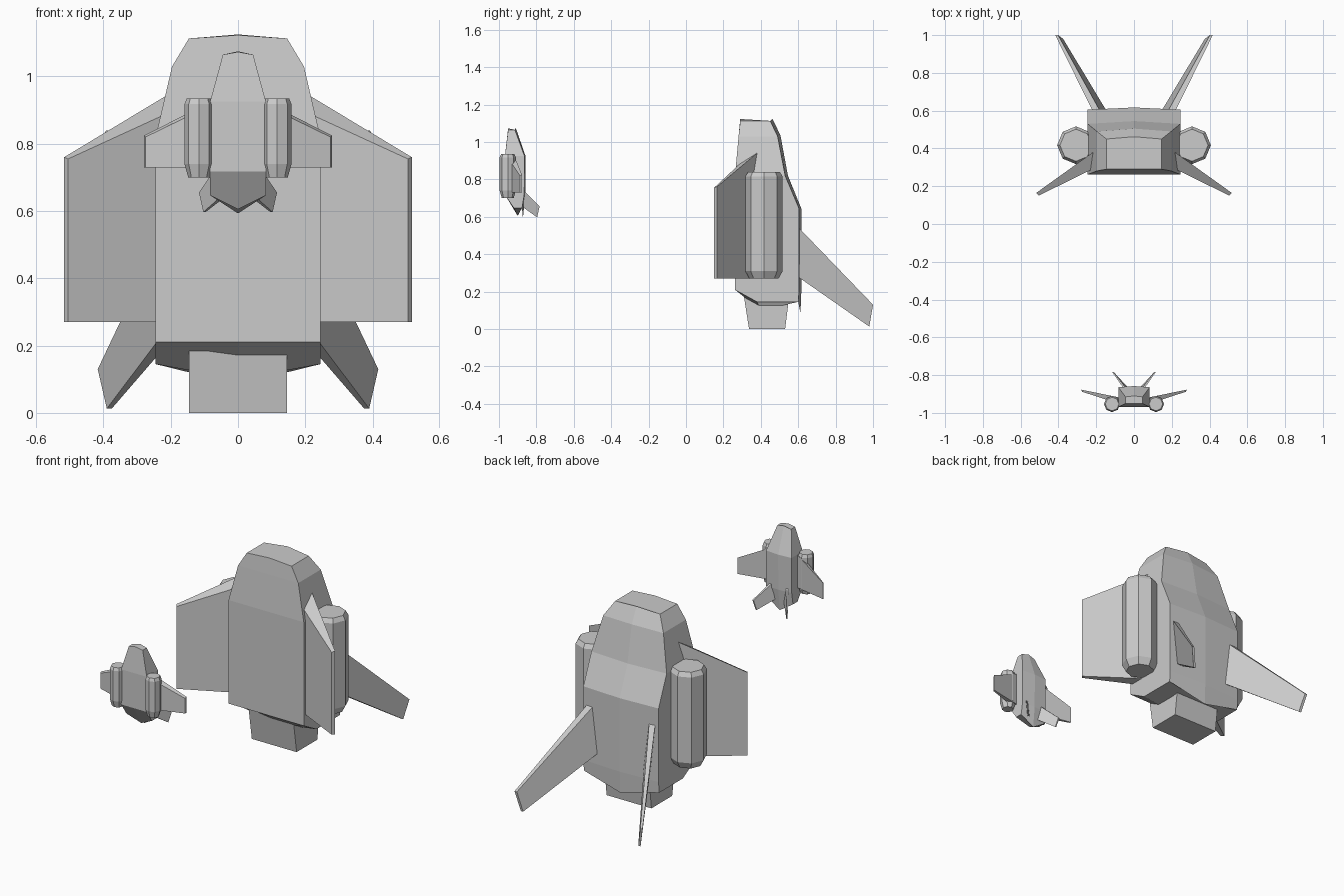
import bpy, bmesh, math


def loft(name, rings, mirror=False):
    """Skin a list of equal-length point rings into a closed flat-faced solid."""
    bm = bmesh.new()
    vs = [[bm.verts.new(p) for p in r] for r in rings]
    n = len(rings[0])
    for a, b in zip(vs, vs[1:]):
        for i in range(n):
            j = (i + 1) % n
            bm.faces.new((a[i], a[j], b[j], b[i]))
    bm.faces.new(vs[0])
    bm.faces.new(vs[-1])
    bmesh.ops.recalc_face_normals(bm, faces=bm.faces)
    me = bpy.data.meshes.new(name)
    bm.to_mesh(me)
    bm.free()
    ob = bpy.data.objects.new(name, me)
    bpy.context.collection.objects.link(ob)
    if mirror:
        ob.modifiers.new("mirror", 'MIRROR')
    return ob


def hull(name, sections):
    """Section: half width, front y, back y, side z, centre-front z, centre-back z."""
    rings = []
    for w, f, b, z, zf, zb, bulge in sections:
        rings.append([(-w, f, z), (0, f + (0.02 if zf < z else 0), zf), (w, f, z),
                      (w, b, z), (0, b + bulge, zb), (-w, b, z)])
    return loft(name, rings)


def pod(name, x, y, sections):
    """Eight-sided pod with chamfered ends, one each side."""
    rings = [[(x + r * math.cos(k * math.pi / 4), y + r * math.sin(k * math.pi / 4), z)
              for k in range(8)] for r, z in sections]
    return loft(name, rings, True)


# Large craft
hull("large_hull", [
    (.245, .38, .600, .145, .10, .085, .012),
    (.245, .262, .605, .21, .21, .21, .012),
    (.245, .262, .605, .643, .643, .643, .012),
    (.245, .262, .53, .82, .82, .82, .015),
    (.196, .281, .49, 1.03, 1.03, 1.035, .015),
    (.146, .29, .45, 1.113, 1.123, 1.125, .012)])
loft("large_nozzle", [
    [(-.146, .337, 0), (.146, .337, 0), (.146, .53, 0), (-.146, .53, 0)],
    [(-.146, .308, .185), (.146, .308, .185), (.146, .553, .185), (-.146, .553, .185)]])
pod("large_pods", .307, .417, [(.078, .27), (.1, .31), (.1, .815), (.085, .84)])
loft("large_wings", [
    [(.20, .30, .27), (.21, .385, .27), (.21, .385, .945), (.20, .30, .895)],
    [(.505, .15, .27), (.517, .165, .27), (.517, .165, .76), (.505, .15, .755)]], True)
loft("large_tail_fins", [
    [(.215, .59, .555), (.175, .59, .555), (.14, .59, .285), (.185, .59, .285)],
    [(.417, 1.0, .13), (.402, 1.0, .13), (.375, .98, .013), (.39, .98, .013)]], True)

# Small craft
hull("small_hull", [
    (.083, -.92, -.877, .647, .605, .593, .005),
    (.083, -.968, -.865, .718, .718, .718, .006),
    (.083, -.968, -.864, .925, .925, .925, .006),
    (.045, -.951, -.915, 1.065, 1.073, 1.075, .005)])
pod("small_pods", .116, -.953, [(.032, .70), (.043, .74), (.043, .918), (.036, .935)])
loft("small_wings", [
    [(.07, -.955, .73), (.07, -.92, .73), (.07, -.92, .93), (.07, -.955, .92)],
    [(.275, -.888, .73), (.279, -.877, .73), (.279, -.877, .825), (.275, -.888, .82)]], True)
loft("small_tail_fins", [
    [(.055, -.87, .745), (.042, -.87, .745), (.028, -.87, .65), (.043, -.87, .65)],
    [(.116, -.783, .655), (.108, -.783, .655), (.096, -.796, .597), (.103, -.796, .597)]], True)
